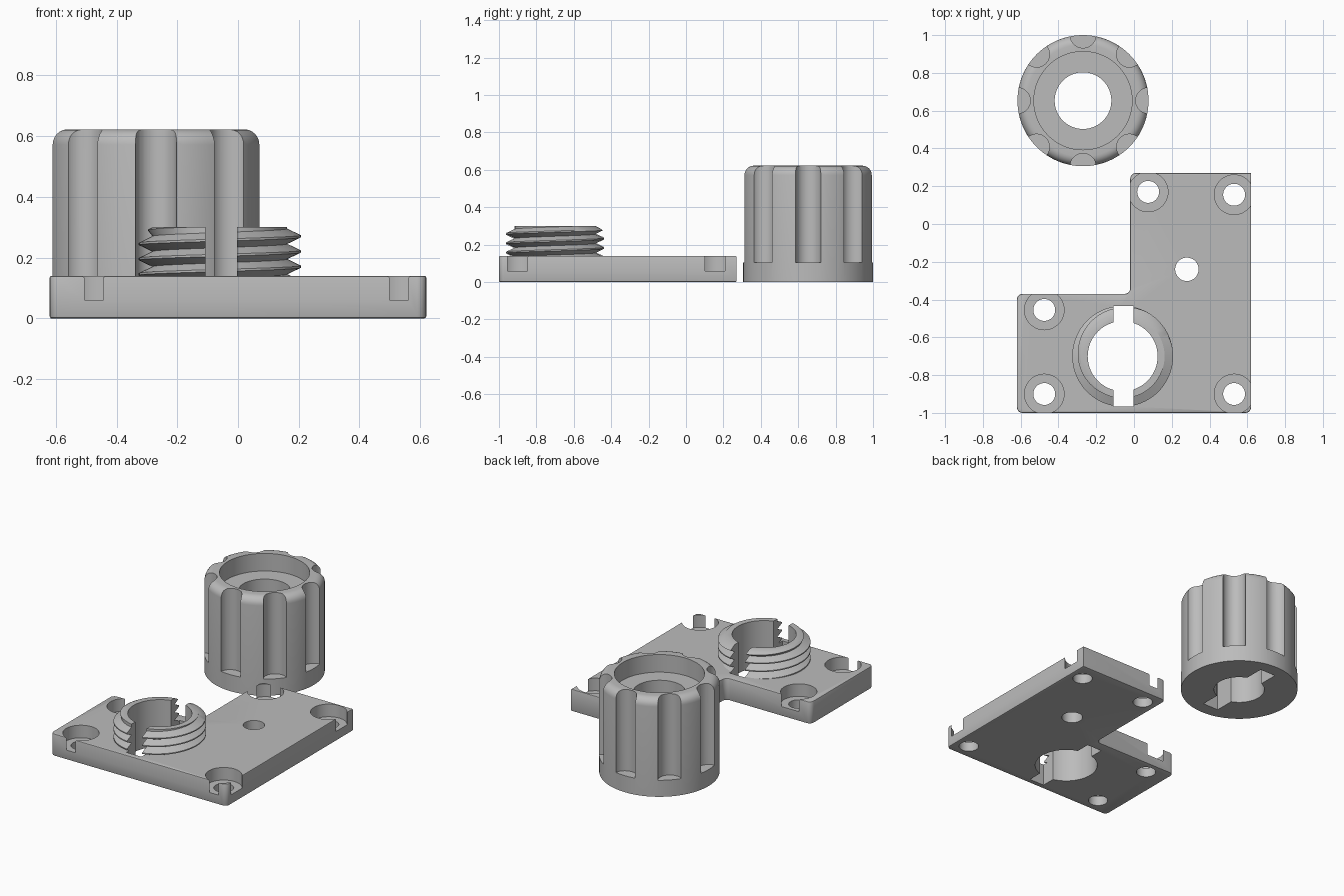
import bpy, bmesh
from math import pi, cos, sin, radians
from mathutils import Matrix

cube = bpy.data.objects.get("Cube")
if cube:
    bpy.data.objects.remove(cube)

grey = bpy.data.materials.new("plain_grey")
grey.use_nodes = True
grey.diffuse_color = (0.5, 0.5, 0.5, 1)
grey.node_tree.nodes["Principled BSDF"].inputs["Base Color"].default_value = (0.5, 0.5, 0.5, 1)


def make(name, bm):
    bmesh.ops.recalc_face_normals(bm, faces=bm.faces)
    mesh = bpy.data.meshes.new(name)
    bm.to_mesh(mesh)
    bm.free()
    mesh.materials.append(grey)
    obj = bpy.data.objects.new(name, mesh)
    bpy.context.collection.objects.link(obj)
    return obj


def add_cylinder(bm, x, y, z0, z1, r, segments=48):
    bmesh.ops.create_cone(bm, cap_ends=True, segments=segments, radius1=r, radius2=r,
                          depth=z1 - z0, matrix=Matrix.Translation((x, y, (z0 + z1) / 2)))


def cylinder(*args):
    bm = bmesh.new()
    add_cylinder(bm, *args)
    return make("cutter", bm)


def box(x, y, z0, z1, sx, sy):
    bm = bmesh.new()
    bmesh.ops.create_cube(bm, size=1, matrix=Matrix.Translation((x, y, (z0 + z1) / 2))
                          @ Matrix.Diagonal((sx, sy, z1 - z0, 1)))
    return make("cutter", bm)


def cut(obj, cutters):
    """Subtract every cutter, bake the result and delete the cutters."""
    for c in cutters:
        c.hide_render = True
        mod = obj.modifiers.new("cut", "BOOLEAN")
        mod.operation, mod.solver, mod.object = "DIFFERENCE", "EXACT", c
    bpy.context.view_layer.update()
    baked = obj.evaluated_get(bpy.context.evaluated_depsgraph_get())
    mesh = bpy.data.meshes.new_from_object(baked)
    obj.modifiers.clear()
    obj.data = mesh
    for c in cutters:
        bpy.data.objects.remove(c)


def smooth(obj):
    bpy.ops.object.select_all(action="DESELECT")
    obj.select_set(True)
    bpy.context.view_layer.objects.active = obj
    bpy.ops.object.shade_smooth_by_angle(angle=radians(30))


# L-shaped base plate with rounded outer corners and softened rims
THICK = 0.14
outline = [(-0.62, -1), (0.62, -1), (0.62, 0.27), (-0.02, 0.27), (-0.02, -0.37), (-0.62, -0.37)]
bm = bmesh.new()
face = bm.faces.new([bm.verts.new((x, y, 0)) for x, y in outline])
top = bmesh.ops.extrude_face_region(bm, geom=[face])["geom"]
bmesh.ops.translate(bm, vec=(0, 0, THICK), verts=[v for v in top if isinstance(v, bmesh.types.BMVert)])
corners = [e for e in bm.edges if abs(e.verts[0].co.z - e.verts[1].co.z) > 0.1
           and (e.verts[0].co.xy - face.verts[4].co.xy).length > 0.01]
bmesh.ops.bevel(bm, geom=corners, offset=0.03, segments=6, profile=0.5, affect="EDGES")
rims = [e for e in bm.edges if abs(e.verts[0].co.z - e.verts[1].co.z) < 0.01]
bmesh.ops.bevel(bm, geom=rims, offset=0.006, segments=2, profile=0.5, affect="EDGES")
plate = make("base_plate", bm)

# Counterbored screw holes, a plain hole, and the central bore with its slot
BX, BY, BORE = -0.06, -0.70, 0.185
cutters = [cylinder(0.28, -0.24, -0.1, 0.3, 0.062)]
for x, y in [(-0.475, -0.455), (-0.475, -0.9), (0.53, -0.9), (0.53, 0.155), (0.075, 0.17)]:
    cutters += [cylinder(x, y, -0.1, 0.1, 0.058), cylinder(x, y, 0.06, 0.3, 0.105)]


def bore_cutters():
    return [cylinder(BX, BY, -0.1, 0.5, BORE, 80), box(BX + 0.005, BY, -0.2, 0.6, 0.105, 0.534)]


cut(plate, cutters + bore_cutters())

# Threaded collar: a helical V profile clamped between its base and top
ROOT, DEPTH, PITCH, LOW, HIGH, STEPS = 0.222, 0.045, 0.05, 0.12, 0.30, 80
profile = [(-0.5, 0), (-0.07, 1), (0.07, 1)]
bm = bmesh.new()
columns = []
for i in range(STEPS):
    a = 2 * pi * i / STEPS
    column = []
    for turn in range(-1, 8):
        for shift, crest in profile:
            z = 0.02 + PITCH * (turn + shift + i / STEPS)
            r = ROOT
            if LOW < z < HIGH:
                r += crest * min(DEPTH, 1.8 * (HIGH - z))
            z = min(max(z, LOW), HIGH)
            column.append(bm.verts.new((BX + r * cos(a), BY + r * sin(a), z)))
    columns.append(column)
for i, col in enumerate(columns):
    # the last column joins the first one turn higher
    nxt = columns[i + 1] if i + 1 < STEPS else columns[0][len(profile):]
    for k in range(min(len(col), len(nxt)) - 1):
        bm.faces.new((col[k], nxt[k], nxt[k + 1], col[k + 1]))
bmesh.ops.remove_doubles(bm, verts=bm.verts, dist=1e-5)
bmesh.ops.holes_fill(bm, edges=[e for e in bm.edges if e.is_boundary], sides=0)
collar = make("threaded_collar", bm)
cut(collar, bore_cutters())

# Fluted knob: lathed body with a rounded shoulder and a recessed top
KX, KY, KR, KH, FILLET, SEG = -0.27, 0.653, 0.347, 0.622, 0.05, 96
section = [(0.15, 0), (KR, 0)]
for i in range(7):
    a = pi / 2 * i / 6
    section.append((KR - FILLET + FILLET * cos(a), KH - FILLET + FILLET * sin(a)))
section += [(0.26, KH), (0.26, 0.51), (0.15, 0.51)]
bm = bmesh.new()
rings = [[bm.verts.new((KX + r * cos(2 * pi * i / SEG), KY + r * sin(2 * pi * i / SEG), z))
          for r, z in section] for i in range(SEG)]
for i in range(SEG):
    p, q = rings[i], rings[(i + 1) % SEG]
    for k in range(len(section)):
        n = (k + 1) % len(section)
        bm.faces.new((p[k], q[k], q[n], p[n]))
knob = make("fluted_knob", bm)

# Eight grip flutes and the key slot underneath
bm = bmesh.new()
for i in range(8):
    a = pi / 4 * i
    add_cylinder(bm, KX + 0.347 * cos(a), KY + 0.347 * sin(a), 0.105, 0.8, 0.068)
cut(knob, [make("cutter", bm), box(KX, KY, -0.1, 0.2, 0.11, 0.53)])

for part in (plate, collar, knob):
    smooth(part)
